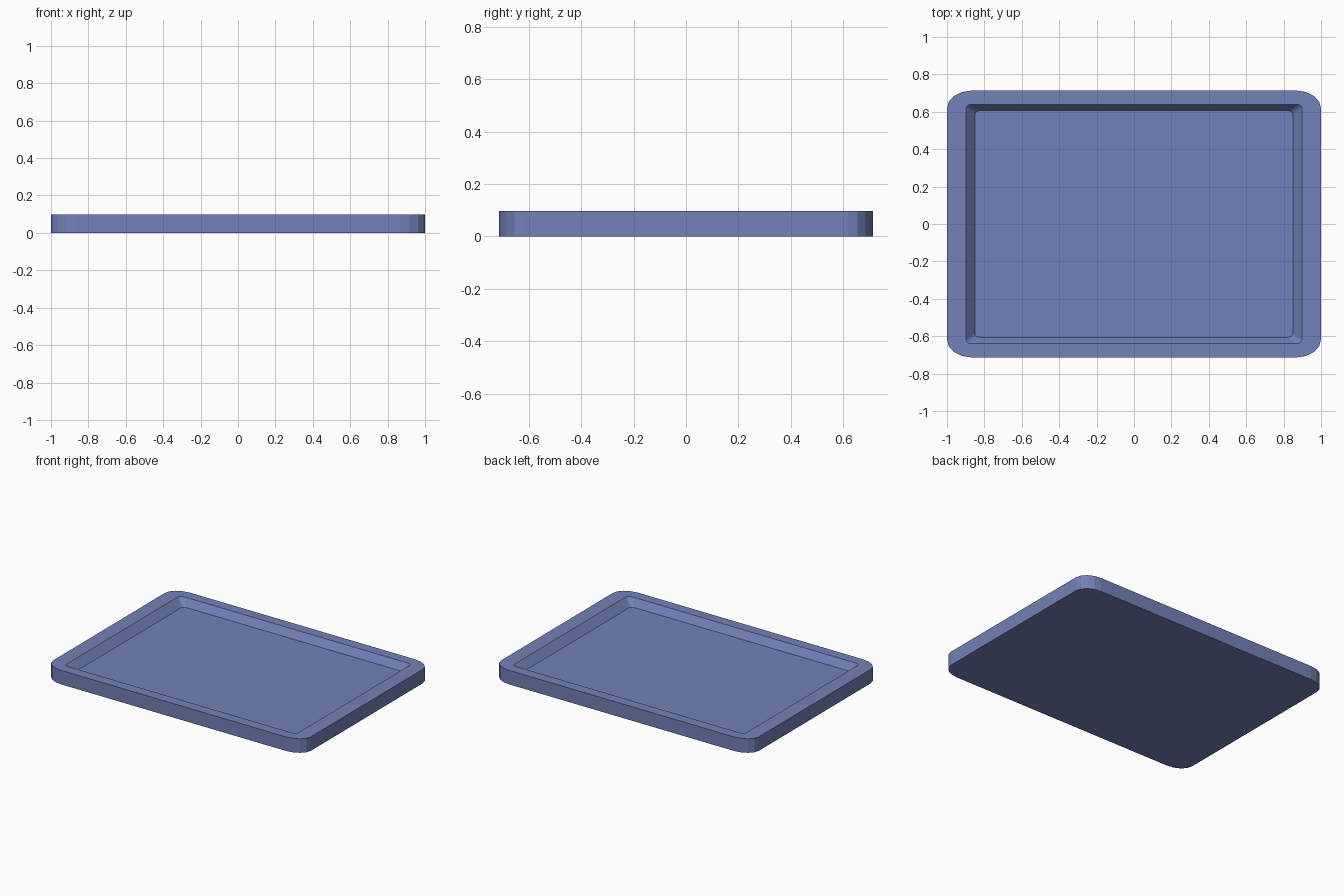
import bpy, bmesh
from math import cos, sin, pi

if "Cube" in bpy.data.objects:
    bpy.data.objects.remove(bpy.data.objects["Cube"])

SEG = 4  # facets per rounded corner


def ring(bm, hx, hy, rx, ry, z):
    """Rounded rectangle loop with elliptical corners."""
    verts = []
    for q, (sx, sy) in enumerate([(1, 1), (-1, 1), (-1, -1), (1, -1)]):
        for i in range(SEG + 1):
            a = (q + i / SEG) * pi / 2
            verts.append(bm.verts.new((sx * (hx - rx) + rx * cos(a),
                                       sy * (hy - ry) + ry * sin(a), z)))
    return verts


bm = bmesh.new()
# Section from underside, up the outer wall, over the rim, down to the floor
loops = [
    ring(bm, 1.0, 0.713, 0.13, 0.095, 0.0),
    ring(bm, 1.0, 0.713, 0.13, 0.095, 0.098),
    ring(bm, 0.898, 0.64, 0.03, 0.022, 0.098),
    ring(bm, 0.85, 0.606, 0.028, 0.02, 0.047),
]
for a, b in zip(loops, loops[1:]):
    n = len(a)
    for i in range(n):
        j = (i + 1) % n
        bm.faces.new((a[i], a[j], b[j], b[i]))
bm.faces.new(list(reversed(loops[0])))  # underside
bm.faces.new(loops[-1])                 # recessed floor

mesh = bpy.data.meshes.new("tray")
bm.to_mesh(mesh)
bm.free()
tray = bpy.data.objects.new("tray", mesh)
bpy.context.collection.objects.link(tray)

# Blue finish
mat = bpy.data.materials.new("blue")
mat.diffuse_color = (0.17, 0.22, 0.48, 1)
mat.use_nodes = True
mat.node_tree.nodes["Principled BSDF"].inputs["Base Color"].default_value = mat.diffuse_color
mesh.materials.append(mat)
